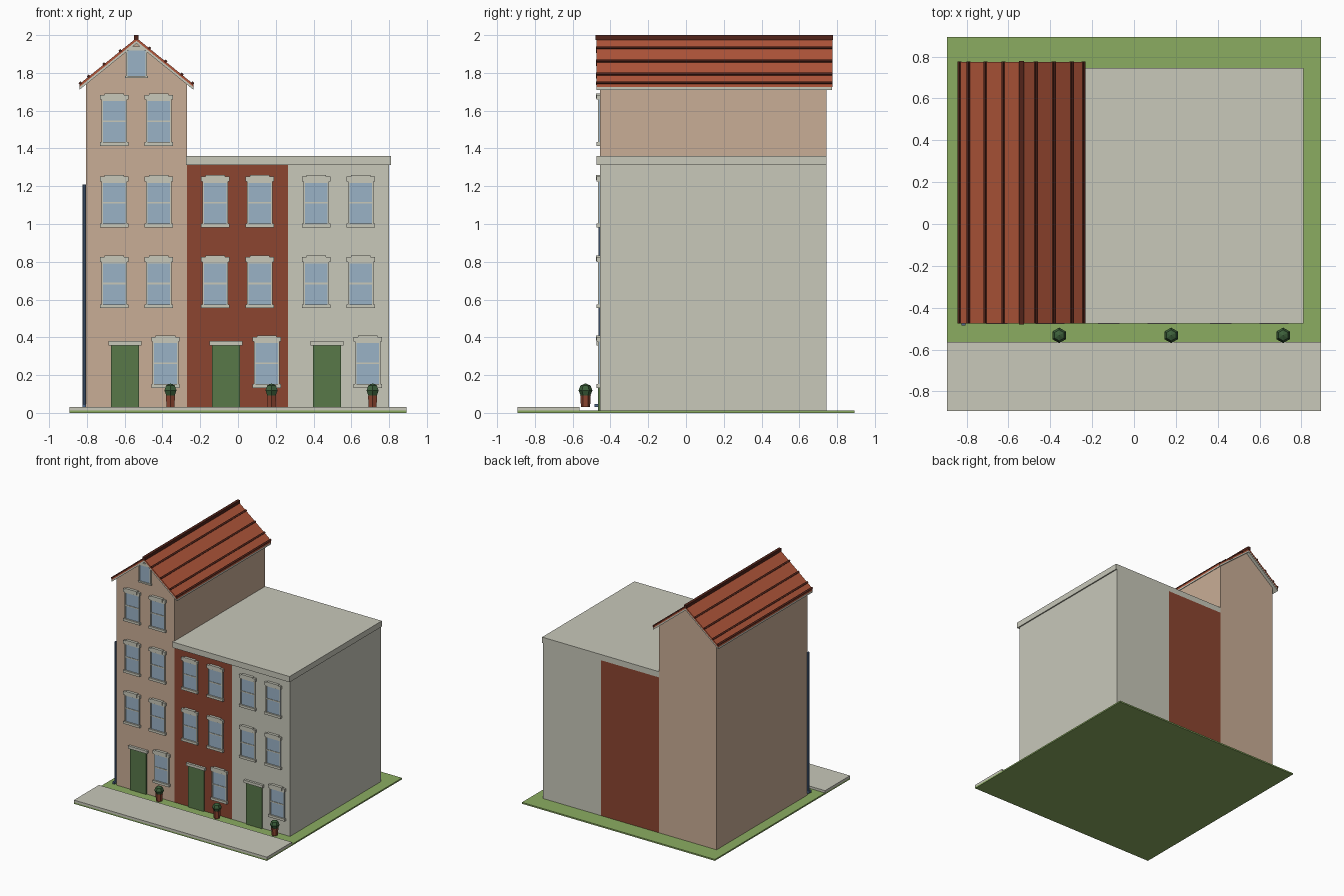
import bpy, bmesh, math
from mathutils import Matrix, Vector

if "Cube" in bpy.data.objects:
    bpy.data.objects.remove(bpy.data.objects["Cube"])


def material(name, rgb):
    m = bpy.data.materials.new(name)
    lin = [((c / 255 + 0.055) / 1.055) ** 2.4 for c in rgb]
    m.diffuse_color = (*lin, 1)
    m.use_nodes = True
    m.node_tree.nodes["Principled BSDF"].inputs["Base Color"].default_value = m.diffuse_color
    return m


TAN = material("tan plaster", (201, 174, 150))
BRICK = material("red brick", (140, 69, 48))
STONE = material("pale stone", (200, 200, 186))
ROOF = material("roof tile", (178, 86, 58))
SEAM = material("dark seam", (82, 36, 26))
LAWN = material("lawn green", (139, 172, 97))
DOOR = material("door green", (88, 120, 73))
GLASS = material("window glass", (154, 178, 198))
LEAF = material("dark leaf", (60, 95, 58))
PIPE = material("blue pipe", (77, 102, 136))


def finish(name, bm, mat):
    bmesh.ops.recalc_face_normals(bm, faces=bm.faces[:])
    me = bpy.data.meshes.new(name)
    bm.to_mesh(me)
    bm.free()
    me.materials.append(mat)
    ob = bpy.data.objects.new(name, me)
    bpy.context.collection.objects.link(ob)
    return ob


def add_box(bm, x0, x1, y0, y1, z0, z1):
    m = (Matrix.Translation(((x0 + x1) / 2, (y0 + y1) / 2, (z0 + z1) / 2))
         @ Matrix.Diagonal((x1 - x0, y1 - y0, z1 - z0, 1)))
    bmesh.ops.create_cube(bm, size=1, matrix=m)


def boxes(name, mat, *dims):
    bm = bmesh.new()
    for d in dims:
        add_box(bm, *d)
    return finish(name, bm, mat)


def prism(name, mat, profile, y0, y1):
    """Extrude an (x, z) outline along y."""
    bm = bmesh.new()
    face = bm.faces.new([bm.verts.new((x, y0, z)) for x, z in profile])
    ext = bmesh.ops.extrude_face_region(bm, geom=[face])["geom"]
    bmesh.ops.translate(bm, vec=(0, y1 - y0, 0),
                        verts=[v for v in ext if isinstance(v, bmesh.types.BMVert)])
    return finish(name, bm, mat)


FRONT, BACK = -0.455, 0.745
CENTRES = (-0.5375, -0.0025, 0.5325)
HALF = 0.2675
BASE = 0.012

# Ground
boxes("lawn", LAWN, (-0.893, 0.893, -0.893, 0.893, 0, BASE))
boxes("pavement", STONE, (-0.893, 0.893, -0.893, -0.563, BASE, 0.031))

# House bodies
cx = CENTRES[0]
SLOPE, RIDGE, EAVE = 0.81, 1.985, 0.302
wall_z = lambda d: RIDGE - 0.03 - SLOPE * d
prism("tall_house", TAN, [(cx - HALF, BASE), (cx + HALF, BASE), (cx + HALF, wall_z(HALF)),
                          (cx, wall_z(0)), (cx - HALF, wall_z(HALF))], FRONT, BACK)
boxes("middle_house", BRICK, (CENTRES[1] - HALF, CENTRES[1] + HALF, FRONT, BACK, BASE, 1.312))
boxes("right_house", STONE, (CENTRES[2] - HALF, CENTRES[2] + HALF, FRONT, BACK, BASE, 1.312))
boxes("flat_roof", STONE, (-0.275, 0.81, -0.475, BACK, 1.312, 1.36))


# Pitched roof: tile layer over a pale deck
def chevron(name, mat, top, thick, y0, y1):
    prism(name, mat, [(cx - EAVE, top - SLOPE * EAVE), (cx, top), (cx + EAVE, top - SLOPE * EAVE),
                      (cx + EAVE, top - thick - SLOPE * EAVE), (cx, top - thick),
                      (cx - EAVE, top - thick - SLOPE * EAVE)], y0, y1)


chevron("roof_tiles", ROOF, RIDGE, 0.015, -0.475, 0.775)
chevron("roof_deck", STONE, RIDGE - 0.015, 0.015, -0.473, 0.773)

# Raised seams along the slopes, and the ridge cap
bm = bmesh.new()
angle = math.atan(SLOPE)
for off in (-0.297, -0.253, -0.172, -0.086, 0.068, 0.154, 0.24, 0.297):
    m = (Matrix.Translation((cx + off, 0.15, RIDGE - SLOPE * abs(off) + 0.001))
         @ Matrix.Rotation(math.copysign(angle, off), 4, 'Y')
         @ Matrix.Diagonal((0.014, 1.252, 0.014, 1)))
    bmesh.ops.create_cube(bm, size=1, matrix=m)
add_box(bm, cx - 0.012, cx + 0.012, -0.479, 0.779, RIDGE - 0.012, 2.0)
finish("roof_seams", bm, SEAM)


# Sash windows: frame, rails, sill and lintel in stone, with glass behind
def window(label, x, z):
    w, h, t, y = 0.068, 0.24, 0.008, -0.467
    boxes(label + "_glass", GLASS, (x - w, x + w, FRONT - 0.006, FRONT, z, z + h))
    boxes(label + "_frame", STONE,
          (x - w, x - w + t, y, FRONT, z, z + h),
          (x + w - t, x + w, y, FRONT, z, z + h),
          (x - w + t, x + w - t, y, FRONT, z + h - 0.012, z + h),
          (x - w + t, x + w - t, y + 0.002, FRONT, z + 0.118, z + 0.127),
          (x - 0.075, x + 0.075, -0.474, FRONT, z - 0.008, z + 0.012),
          (x - 0.075, x + 0.075, -0.474, FRONT, z + h - 0.004, z + h + 0.022),
          (x - 0.052, x + 0.052, -0.477, FRONT, z + h + 0.002, z + h + 0.03))


for i, c in enumerate(CENTRES):
    house = ("tall", "middle", "right")[i]
    for r, z in enumerate((0.562, 0.99, 1.422)[:3 if i == 0 else 2]):
        for side in (-1, 1):
            window(f"{house}_window_{r}_{'left' if side < 0 else 'right'}", c + side * 0.118, z)
    window(f"{house}_ground_window", c + 0.154, 0.141)

    # Door with stone lintel
    d = c - 0.061
    boxes(house + "_door", DOOR, (d - 0.074, d + 0.074, -0.465, FRONT, BASE, 0.36))
    boxes(house + "_door_lintel", STONE, (d - 0.087, d + 0.087, -0.474, FRONT, 0.358, 0.381))

    # Potted bush
    px, py = c + 0.18, -0.532
    bm = bmesh.new()
    bmesh.ops.create_cone(bm, cap_ends=True, segments=6, radius1=0.024, radius2=0.028, depth=0.062,
                          matrix=Matrix.Translation((px, py, 0.062)))
    finish(house + "_pot", bm, BRICK)
    bm = bmesh.new()
    bmesh.ops.create_uvsphere(bm, u_segments=6, v_segments=4, radius=0.037,
                              matrix=Matrix.Translation((px, py, 0.119)))
    finish(house + "_bush", bm, LEAF)

# Gable window
g, w = cx, 0.056
boxes("gable_glass", GLASS, (g - w, g + w, FRONT - 0.006, FRONT, 1.778, 1.925))
prism("gable_head", STONE, [(g - w, 1.918), (g + w, 1.918), (g + 0.03, 1.94), (g - 0.03, 1.94)],
      -0.467, FRONT)
boxes("gable_frame", STONE,
      (g - w, g - w + 0.009, -0.467, FRONT, 1.778, 1.925),
      (g + w - 0.009, g + w, -0.467, FRONT, 1.778, 1.925),
      (g - w - 0.004, g + w + 0.004, -0.47, FRONT, 1.772, 1.784))

# Downpipe on the front left corner, with a small foot
bm = bmesh.new()
bmesh.ops.create_cone(bm, cap_ends=True, segments=8, radius1=0.009, radius2=0.009, depth=1.18,
                      matrix=Matrix.Translation((-0.814, -0.455, 0.62)))
add_box(bm, -0.823, -0.805, -0.485, -0.448, 0.03, 0.048)
finish("downpipe", bm, PIPE)
